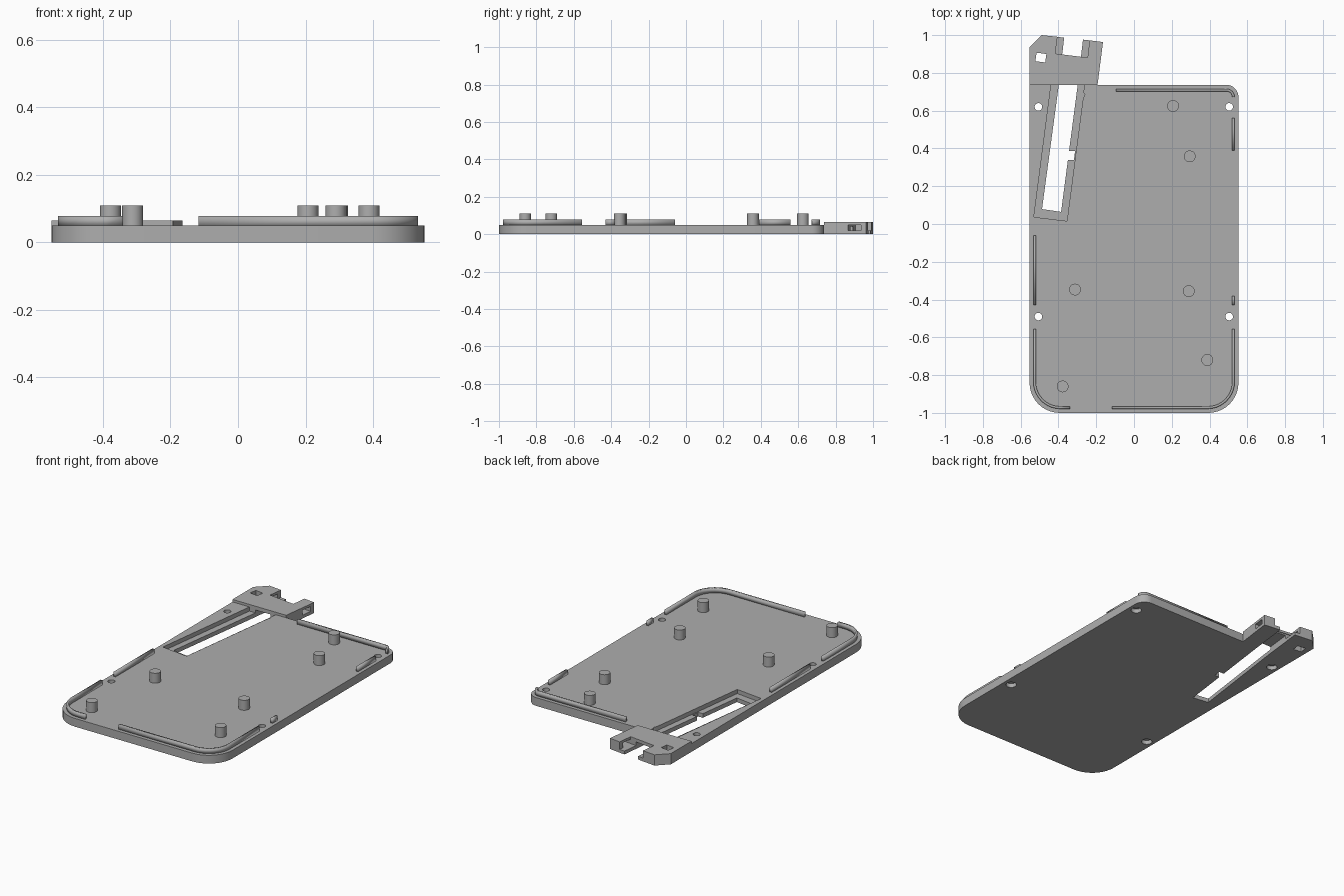
import bpy, bmesh, math
from mathutils import Vector

old = bpy.data.objects.get("Cube")
if old:
    bpy.data.objects.remove(old, do_unlink=True)

grey = bpy.data.materials.new("plain grey")
grey.use_nodes = True
COLOUR = (0.42, 0.42, 0.42, 1)
grey.diffuse_color = COLOUR
grey.node_tree.nodes["Principled BSDF"].inputs["Base Color"].default_value = COLOUR


def rounded(points, closed=True, steps=10):
    """Replace each (x, y, radius) corner by an arc; plain (x, y) stays sharp."""
    out = []
    n = len(points)
    for i, p in enumerate(points):
        c = Vector(p[:2])
        if len(p) < 3 or (not closed and i in (0, n - 1)):
            out.append(c)
            continue
        a = (Vector(points[i - 1][:2]) - c).normalized()
        b = (Vector(points[(i + 1) % n][:2]) - c).normalized()
        r = p[2]
        centre = c + (a + b) * r
        for k in range(steps + 1):
            t = math.pi / 2 * k / steps
            out.append(centre - b * r * math.cos(t) - a * r * math.sin(t))
    return out


def make(name, bm):
    mesh = bpy.data.meshes.new(name)
    bmesh.ops.recalc_face_normals(bm, faces=bm.faces)
    bm.to_mesh(mesh)
    bm.free()
    mesh.materials.append(grey)
    ob = bpy.data.objects.new(name, mesh)
    bpy.context.collection.objects.link(ob)
    return ob


def prism(name, points, z0, z1):
    bm = bmesh.new()
    face = bm.faces.new([bm.verts.new((p[0], p[1], z0)) for p in rounded(points)])
    ext = bmesh.ops.extrude_face_region(bm, geom=[face])
    verts = [g for g in ext["geom"] if isinstance(g, bmesh.types.BMVert)]
    bmesh.ops.translate(bm, verts=verts, vec=(0, 0, z1 - z0))
    return make(name, bm)


def cylinder(name, x, y, z0, z1, r0, r1):
    bm = bmesh.new()
    bmesh.ops.create_cone(bm, cap_ends=True, segments=32, radius1=r0, radius2=r1, depth=z1 - z0)
    bmesh.ops.translate(bm, verts=bm.verts, vec=(x, y, (z0 + z1) / 2))
    return make(name, bm)


def combine(target, tool, operation="DIFFERENCE"):
    """Apply a boolean and discard its tool."""
    tool.hide_render = True
    mod = target.modifiers.new("shape", "BOOLEAN")
    mod.operation, mod.object, mod.solver = operation, tool, "EXACT"
    bpy.context.view_layer.update()
    result = bpy.data.meshes.new_from_object(
        target.evaluated_get(bpy.context.evaluated_depsgraph_get()))
    target.modifiers.remove(mod)
    target.data = result
    bpy.data.objects.remove(tool, do_unlink=True)


def smooth(ob):
    bpy.ops.object.select_all(action="DESELECT")
    ob.select_set(True)
    bpy.context.view_layer.objects.active = ob
    bpy.ops.object.shade_smooth_by_angle(angle=math.radians(30))


TOP, TAB_TOP, EDGE = 0.05, 0.065, 0.737

# Base plate with rounded corners
plate = prism("base_plate", [(-0.553, -1, 0.16), (0.553, -1, 0.16),
                             (0.553, EDGE, 0.065), (-0.553, EDGE)], 0, TOP)

# Raised end tab with a forked notch
tab = prism("end_tab", [(-0.553, EDGE), (-0.193, EDGE), (-0.164, 0.963), (-0.235, 0.972),
                        (-0.246, 0.881), (-0.417, 0.902), (-0.405, 0.991),
                        (-0.488, 1.0), (-0.553, 0.935)], 0, TAB_TOP)
combine(plate, tab, "UNION")

# Low ledges inside the fork
for ledge in ([(-0.417, 0.902), (-0.38, 0.896), (-0.37, 0.986), (-0.405, 0.991)],
              [(-0.281, 0.885), (-0.246, 0.881), (-0.235, 0.972), (-0.27, 0.976)]):
    combine(plate, prism("fork_ledge", ledge, 0, 0.02), "UNION")

# Slanted recess, its through slot, and the channel under the bridge
combine(plate, prism("recess_cutter", [(-0.53, 0.037), (-0.355, 0.016), (-0.27, 0.665),
                                       (-0.26, 0.685), (-0.268, 0.695), (-0.262, EDGE),
                                       (-0.439, EDGE)], 0.025, 0.1))
combine(plate, prism("slot_cutter", [(-0.487, 0.079), (-0.386, 0.064), (-0.35, 0.339),
                                     (-0.318, 0.339), (-0.312, 0.386), (-0.344, 0.386),
                                     (-0.298, EDGE), (-0.398, EDGE)], -0.1, 0.1))
combine(plate, prism("channel_cutter", [(-0.4, 0.72), (-0.3, 0.72), (-0.279, 0.9),
                                        (-0.379, 0.91)], -0.1, 0.042))

# Square opening and cross pin passage in the tab
combine(plate, prism("square_cutter", [(-0.522, 0.862), (-0.47, 0.855),
                                       (-0.464, 0.9), (-0.516, 0.907)], -0.1, 0.1))
combine(plate, prism("pin_cutter", [(-0.48, 0.905), (-0.1, 0.858),
                                    (-0.1, 0.926), (-0.48, 0.973)], 0.02, 0.05))

# Screw holes, widened underneath
for x in (-0.506, 0.504):
    for y in (-0.49, 0.62):
        combine(plate, cylinder("hole_cutter", x, y, -0.1, 0.1, 0.02, 0.02))
        combine(plate, cylinder("sink_cutter", x, y, -0.01, 0.025, 0.03, 0.03))
smooth(plate)

# Round support posts
for x, y in ((0.207, 0.625), (0.295, 0.358), (-0.312, -0.347),
             (0.29, -0.355), (0.388, -0.72), (-0.378, -0.86)):
    smooth(cylinder("support_post", x, y, TOP - 0.005, 0.11, 0.031, 0.031))

# Thin broken rim just inside the plate edge
SIDE, FRONT, BACK = 0.526, -0.972, 0.709
rims = [
    [(-SIDE, -0.06), (-SIDE, -0.43)],
    [(-SIDE, -0.555), (-SIDE, FRONT, 0.135), (-0.34, FRONT)],
    [(-0.117, FRONT), (SIDE, FRONT, 0.135), (SIDE, -0.555)],
    [(SIDE, -0.43), (SIDE, -0.38)],
    [(SIDE, 0.39), (SIDE, 0.56)],
    [(SIDE, 0.672), (SIDE, BACK, 0.036), (-0.095, BACK)],
]
for path in rims:
    bm = bmesh.new()
    columns = [[bm.verts.new((p.x, p.y, z)) for z in (TOP - 0.003, 0.078)]
               for p in rounded(path, closed=False)]
    for a, b in zip(columns, columns[1:]):
        bm.faces.new((a[0], b[0], b[1], a[1]))
    rim = make("rim_wall", bm)
    thick = rim.modifiers.new("thickness", "SOLIDIFY")
    thick.thickness, thick.offset = 0.013, 0
    smooth(rim)
